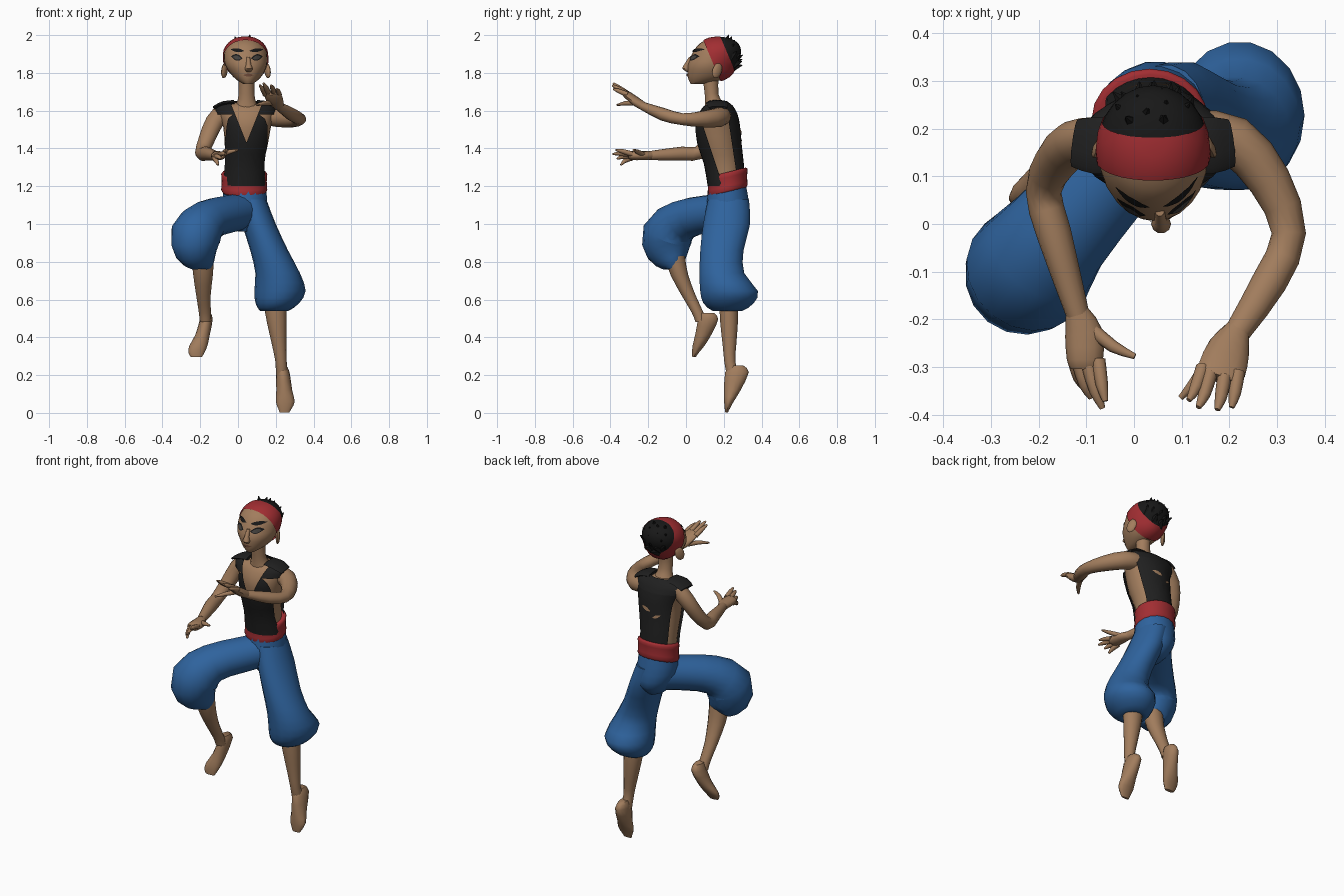
import bpy
import bmesh
import math
import random
from mathutils import Vector, Matrix
from mathutils.bvhtree import BVHTree

random.seed(4)
cube = bpy.data.objects.get("Cube")
if cube:
    bpy.data.objects.remove(cube, do_unlink=True)
parts = []


def material(name, colour):
    mat = bpy.data.materials.new(name)
    mat.use_nodes = True
    rgba = (*colour, 1)
    mat.diffuse_color = rgba
    mat.node_tree.nodes["Principled BSDF"].inputs["Base Color"].default_value = rgba
    return mat


SKIN = material("skin", (.36, .205, .11))
BLUE = material("blue cloth", (.028, .125, .34))
RED = material("red cloth", (.36, .027, .032))
BLACK = material("black cloth", (.014, .014, .014))
HAIR = material("black hair", (.009, .009, .009))
EYE = material("dark eye", (.06, .055, .05))
LIP = material("brown lips", (.17, .075, .045))


def add(name, bm, mat):
    bmesh.ops.recalc_face_normals(bm, faces=bm.faces)
    mesh = bpy.data.meshes.new(name)
    bm.to_mesh(mesh)
    mesh.materials.append(mat)
    obj = bpy.data.objects.new(name, mesh)
    bpy.context.collection.objects.link(obj)
    parts.append(obj)
    return obj


def smooth_rings(rings, steps):
    """Catmull-Rom interpolation between key rings."""
    keys = [Vector(r) for r in rings]
    keys = [keys[0] * 2 - keys[1]] + keys + [keys[-1] * 2 - keys[-2]]
    out = []
    for p, q, r, s in zip(keys, keys[1:], keys[2:], keys[3:]):
        for i in range(steps):
            t = i / steps
            out.append((q * 2 + (r - p) * t + (p * 2 - q * 5 + r * 4 - s) * t * t
                        + (q * 3 - p - r * 3 + s) * t ** 3) / 2)
    return out + [keys[-2]]


def loft(rings, sides=14, ref=None, steps=2):
    """Skin of ellipses (x, y, z, a, b): level, or square to the path if ref is given."""
    bm = bmesh.new()
    rings = smooth_rings(rings, steps)
    centres = [Vector(r[:3]) for r in rings]
    loops = []
    for i, ring in enumerate(rings):
        u, v = Vector((1, 0, 0)), Vector((0, 1, 0))
        if ref:
            t = (centres[min(i + 1, len(rings) - 1)] - centres[max(i - 1, 0)]).normalized()
            u = t.cross(Vector(ref)).normalized()
            v = u.cross(t)
        a, b = max(ring[3], .002), max(ring[4], .002)
        angles = [math.tau * k / sides for k in range(sides)]
        loops.append([bm.verts.new(centres[i] + u * a * math.cos(g) + v * b * math.sin(g))
                      for g in angles])
    for low, high in zip(loops, loops[1:]):
        for k in range(sides):
            j = (k + 1) % sides
            bm.faces.new((low[k], low[j], high[j], high[k]))
    bm.faces.new(loops[0])
    bm.faces.new(loops[-1])
    bmesh.ops.recalc_face_normals(bm, faces=bm.faces)
    return bm


def cut(bm, point, normal, **clear):
    geom = bm.verts[:] + bm.edges[:] + bm.faces[:]
    bmesh.ops.bisect_plane(bm, geom=geom, plane_co=point, plane_no=normal, **clear)


def scale_about(bm, centre, factor):
    for v in bm.verts:
        v.co = centre + (v.co - centre) * factor


def almond(name, tree, x, z, w, h, tilt, mat, facing=1, lift=.005):
    """Thin pointed plate laid on a surface, facing the front (1) or the back (-1)."""
    bm = bmesh.new()
    columns = []
    for i in range(9):
        s = i / 4 - 1
        half = h * max(1 - s * s, .06)
        column = []
        for k in (-1, 0, 1):
            start = Vector((x + s * w, -facing * 2, z + s * tilt + k * half))
            hit = tree.ray_cast(start, Vector((0, facing, 0)))[0]
            if hit:
                column.append(bm.verts.new(hit - Vector((0, facing * lift, 0))))
        if len(column) == 3:
            columns.append(column)
    for c, d in zip(columns, columns[1:]):
        for k in range(2):
            bm.faces.new((c[k], d[k], d[k + 1], c[k + 1]))
    obj = add(name, bm, mat)
    # Turn the plate outward
    if obj.data.polygons and obj.data.polygons[0].normal.y * facing > 0:
        obj.data.flip_normals()


# Head, neck, headband and hair share one skull shape
SKULL = [(.052, .06, 1.742, .025, .035), (.05, .105, 1.765, .06, .092),
         (.047, .126, 1.8, .09, .119), (.043, .134, 1.84, .11, .127),
         (.04, .152, 1.88, .115, .13), (.04, .165, 1.92, .11, .122),
         (.04, .172, 1.955, .088, .1), (.04, .175, 1.98, .05, .056),
         (.04, .175, 1.987, .01, .01)]
CENTRE = Vector((.04, .15, 1.87))
BACKWARD = Vector((0, .92, .39))
BAND_FRONT, BAND_BACK = Vector((0, .135, 1.87)), Vector((0, .225, 1.89))

head = loft(SKULL, 24)
face = BVHTree.FromBMesh(head)
add("head", head, SKIN)
add("neck", loft([(.045, .165, 1.58, .1, .065), (.045, .15, 1.635, .055, .05),
                  (.045, .135, 1.69, .042, .037), (.045, .13, 1.79, .042, .045)]), SKIN)
band = loft(SKULL, 24)
scale_about(band, CENTRE, 1.05)
cut(band, BAND_FRONT, BACKWARD, clear_inner=True)
cut(band, BAND_BACK, BACKWARD, clear_outer=True)
add("headband", band, RED)
hair = loft(SKULL, 24)
scale_about(hair, CENTRE, 1.03)
cut(hair, BAND_BACK - BACKWARD * .02, BACKWARD, clear_inner=True)
add("hair", hair, HAIR)
tufts = bmesh.new()
for i in range(16):
    turn = i * 2.4
    spread = .85 * math.sqrt((i + .5) / 16)
    side = Vector((math.cos(turn), -.39 * math.sin(turn), .92 * math.sin(turn)))
    way = (BACKWARD + side * spread).normalized()
    lean = (way + Vector((random.uniform(-.4, .4), 0, .5))).normalized()
    place = Matrix.Translation(CENTRE + way * .125) @ lean.to_track_quat("Z", "Y").to_matrix().to_4x4()
    bmesh.ops.create_cone(tufts, segments=5, radius1=.028, radius2=.002,
                          depth=.06, cap_ends=True, matrix=place)
add("hair_tufts", tufts, HAIR)

# Face details
add("nose", loft([(.054, .028, 1.885, .01, .012), (.056, .006, 1.845, .013, .016),
                  (.057, 0, 1.822, .021, .02), (.056, .012, 1.806, .012, .01)], 10), SKIN)
for label, s in (("right", -1), ("left", 1)):
    almond(label + "_eyelid", face, .047 + s * .053, 1.882, .03, .017, s * .005, HAIR)
    almond(label + "_eye", face, .047 + s * .053, 1.881, .022, .011, s * .004, EYE, lift=.008)
    almond(label + "_eyebrow", face, .047 + s * .05, 1.92, .036, .01, s * .004, HAIR, lift=.007)
    ear = bmesh.new()
    turn = Matrix.Rotation(s * .5, 4, "Z") @ Matrix.Rotation(-.35, 4, "X")
    bmesh.ops.create_uvsphere(ear, u_segments=10, v_segments=8, radius=1,
                              matrix=Matrix.Translation((.042 + s * .114, .165, 1.812))
                              @ turn @ Matrix.Diagonal((.012, .028, .042, 1)))
    add(label + "_ear", ear, SKIN)
almond("lips", face, .055, 1.788, .026, .008, 0, LIP)

# Torso and the open vest over it
TORSO = [(.035, .215, 1.2, .115, .1), (.035, .2, 1.32, .115, .106),
         (.043, .178, 1.42, .127, .117), (.048, .166, 1.52, .14, .12),
         (.042, .166, 1.58, .158, .107), (.04, .167, 1.625, .155, .082),
         (.043, .167, 1.65, .075, .05)]
add("torso", loft([(x, y, z - .008, a - .014, b - .012) for x, y, z, a, b in TORSO], 24), SKIN)
vest = loft(TORSO, 28)
for s in (-1, 1):
    cut(vest, (.045, 0, 1.43), (s * 2.5, 0, -1))
cut(vest, (0, .08, 1.55), (0, 3, 1))
cut(vest, (0, .22, 1.58), (0, 6.6, 1))
cut(vest, (0, 0, 1.58), (0, 0, 1))
gone = []
for f in vest.faces:
    x, y, z = f.calc_center_median()
    off = abs(x - .045)
    neckline = y < .15 and z > 1.43 + off * 2.5
    armhole = z < 1.58 and off > .06 and y > .08 + (1.55 - z) / 3 and y < .22 + (1.58 - z) / 6.6
    if neckline or armhole or f.normal.z < -.95 or (z > 1.645 and f.normal.z > .95):
        gone.append(f)
bmesh.ops.delete(vest, geom=gone, context="FACES")
back = BVHTree.FromBMesh(vest)
add("vest", vest, BLACK)
for s in (-1, 1):
    # Pointed shoulder flaps
    add("shoulder_flap", loft([(.04 + s * .06, .165, 1.645, .055, .012),
                               (.04 + s * .12, .165, 1.638, .06, .012),
                               (.04 + s * .165, .17, 1.615, .05, .01)], 10, (0, 0, 1)), BLACK)
almond("upper_tear", back, .07, 1.485, .032, .011, .008, SKIN, -1)
almond("lower_tear", back, .0, 1.45, .022, .009, -.008, SKIN, -1)

# Sash, higher at the back
sash = loft([(.033, .22, 1.165, .11, .094), (.033, .22, 1.18, .122, .106),
             (.033, .22, 1.225, .119, .103), (.033, .22, 1.265, .122, .106),
             (.033, .22, 1.275, .11, .094)], 20)
for v in sash.verts:
    v.co.z += (v.co.y - .22) * .25
add("sash", sash, RED)

# Baggy trousers
add("trouser_seat", loft([(.035, .22, 1.2, .112, .1), (.038, .222, 1.1, .118, .115),
                          (.05, .22, 1.02, .1, .118), (.05, .215, .96, .05, .07)], 18), BLUE)
add("left_trouser_leg", loft([(.065, .225, 1.13, .085, .11), (.11, .215, 1.0, .09, .126),
                              (.165, .19, .86, .1, .116), (.21, .19, .74, .118, .12),
                              (.222, .228, .645, .136, .155), (.208, .225, .58, .115, .135),
                              (.192, .22, .54, .075, .08), (.19, .22, .545, .05, .05)], 18), BLUE)
add("right_trouser_leg", loft([(.04, .22, 1.07, .095, .1), (-.06, .095, 1.05, .1, .105),
                               (-.16, -.02, 1.02, .108, .115), (-.222, -.098, .945, .135, .135),
                               (-.215, -.09, .86, .125, .115), (-.187, -.065, .8, .075, .07),
                               (-.185, -.06, .79, .05, .05)], 18, (.78, -.62, 0)), BLUE)

# Shins and pointed bare feet
add("left_shin", loft([(.195, .225, .58, .06, .05), (.205, .228, .48, .052, .048),
                       (.218, .23, .36, .038, .037), (.228, .232, .27, .03, .03),
                       (.232, .25, .2, .032, .035)]), SKIN)
add("left_foot", loft([(.234, .268, .252, .022, .035), (.237, .27, .215, .036, .064),
                       (.245, .245, .12, .042, .045), (.25, .227, .06, .05, .026),
                       (.248, .218, .02, .034, .013), (.246, .215, .002, .025, .007)]), SKIN)
add("right_shin", loft([(-.187, -.06, .83, .06, .055), (-.185, -.035, .73, .052, .048),
                        (-.183, .015, .62, .038, .038), (-.175, .062, .53, .032, .032),
                        (-.172, .08, .48, .03, .03)]), SKIN)
add("right_foot", loft([(-.166, .11, .53, .022, .04), (-.168, .117, .495, .034, .055),
                        (-.187, .092, .415, .038, .044), (-.21, .066, .355, .048, .032),
                        (-.22, .05, .318, .042, .018), (-.22, .043, .297, .03, .01)]), SKIN)

# Arms
UP = (0, 0, 1)
add("left_arm", loft([(.12, .19, 1.575, .05, .045), (.21, .175, 1.565, .052, .052),
                      (.285, .09, 1.555, .045, .044), (.325, -.02, 1.555, .036, .032),
                      (.285, -.12, 1.58, .037, .034), (.215, -.23, 1.625, .027, .022)],
                     ref=UP), SKIN)
add("right_arm", loft([(-.07, .18, 1.6, .045, .05), (-.125, .17, 1.54, .045, .05),
                       (-.165, .13, 1.45, .04, .045), (-.19, .068, 1.377, .036, .038),
                       (-.168, -.02, 1.373, .038, .036), (-.118, -.19, 1.362, .025, .024)],
                      ref=(.8, 0, .6)), SKIN)


def hand(side, palm, fingers, thumb, ref):
    add(side + "_palm", loft(palm, 12, ref), SKIN)
    for i, (base, tip) in enumerate(fingers + [thumb]):
        base, tip = Vector(base), Vector(tip)
        bend = (base + tip) / 2 + Vector((0, -.008, .004))
        rings = [(*base, .015, .014), (*bend, .013, .012), (*tip, .006, .005)]
        name = "_thumb" if i == len(fingers) else "_finger"
        add(side + name, loft(rings, 8, ref), SKIN)


hand("left", [(.218, -.22, 1.62, .026, .022), (.2, -.26, 1.645, .044, .024),
              (.185, -.305, 1.68, .05, .02), (.178, -.325, 1.695, .042, .014)],
     [((.218, -.31, 1.685), (.205, -.385, 1.715)), ((.19, -.32, 1.695), (.175, -.39, 1.735)),
      ((.16, -.315, 1.695), (.135, -.385, 1.745)), ((.145, -.3, 1.685), (.115, -.37, 1.735))],
     ((.175, -.26, 1.64), (.098, -.365, 1.63)), UP)
hand("right", [(-.12, -.185, 1.362, .025, .023), (-.105, -.23, 1.362, .04, .024),
               (-.103, -.285, 1.362, .038, .024), (-.103, -.305, 1.362, .03, .016)],
     [((-.075, -.285, 1.37), (-.06, -.372, 1.392)), ((-.095, -.3, 1.368), (-.066, -.387, 1.37)),
      ((-.115, -.295, 1.358), (-.09, -.365, 1.345)), ((-.125, -.285, 1.35), (-.105, -.345, 1.312))],
     ((-.09, -.22, 1.365), (.002, -.278, 1.392)), UP)

# Smooth shading with crisp edges kept
bpy.ops.object.select_all(action="DESELECT")
for part in parts:
    part.select_set(True)
bpy.context.view_layer.objects.active = parts[0]
bpy.ops.object.shade_smooth_by_angle(angle=math.radians(50))
